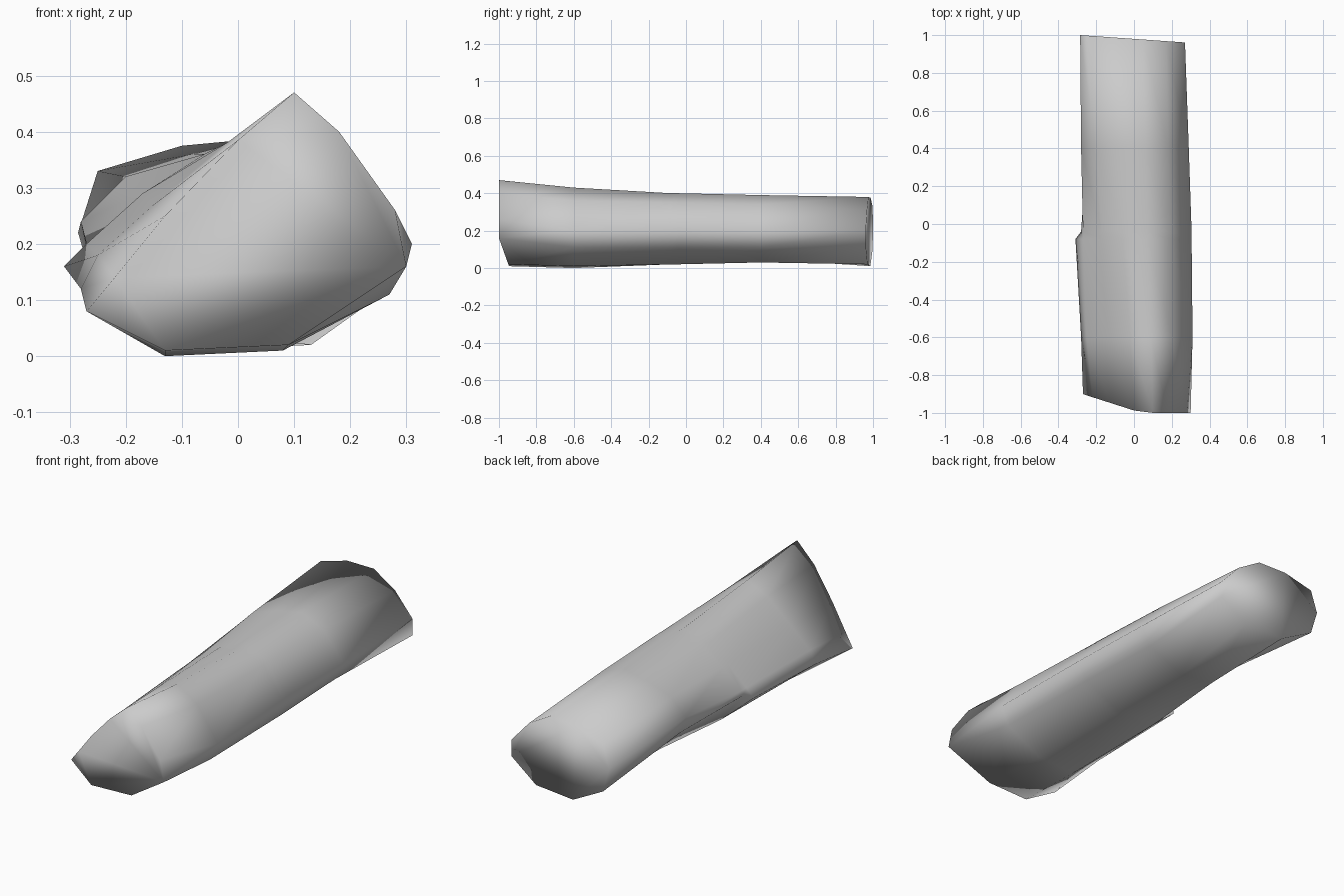
import bpy
import bmesh

# Remove the default cube
old = bpy.data.objects.get("Cube")
if old:
    bpy.data.objects.remove(old, do_unlink=True)

# One plain grey material
grey = bpy.data.materials.new("stone_grey")
grey.use_nodes = True
colour = (0.6, 0.6, 0.6, 1)
grey.diffuse_color = colour
grey.node_tree.nodes["Principled BSDF"].inputs["Base Color"].default_value = colour

# Cross-sections (x, z), each starting at the lower left and running along the underside
front_section = [(-.27, .08), (-.13, .01), (.09, .02), (.3, .16), (.28, .26),
                 (.18, .4), (.1, .47), (0, .385), (-.13, .25), (-.22, .14)]
forward_section = [(-.28, .12), (-.13, 0), (.08, .01), (.27, .11), (.31, .2),
                   (.2, .36), (.09, .43), (-.02, .38), (-.15, .27), (-.25, .18)]
middle_section = [(-.31, .16), (-.16, .03), (.06, .02), (.26, .11), (.305, .2),
                  (.19, .35), (.07, .4), (-.06, .36), (-.17, .29), (-.27, .2)]
rear_section = [(-.25, .16), (-.14, .05), (.04, .03), (.24, .11), (.29, .2),
                (.18, .34), (.06, .39), (-.08, .36), (-.2, .32), (-.28, .24)]
back_section = [(-.25, .1), (-.08, .01), (.13, .02), (.27, .12), (.27, .2),
                (.17, .31), (.05, .38), (-.1, .375), (-.25, .33), (-.285, .22)]
# Small ledge on the lower edge, just behind the middle
ledge_section = [(-.28, .18)] + middle_section[1:]


def front_y(x, z):
    """Slanted front end, cut back on one side and underneath."""
    slant = max(0, .04 - x) * .32
    return -1 + max(slant, .05 if z < .1 else 0)


def back_y(x, z):
    """Slightly skewed back end."""
    return .98 - .07 * x


def level(y):
    return lambda x, z: y


def loft(name, stations, material):
    """Skin a closed body through the stations and cap both ends."""
    bm = bmesh.new()
    rings = [[bm.verts.new((x, place(x, z), z)) for x, z in section]
             for place, section in stations]
    for ring, following in zip(rings, rings[1:]):
        for i in range(len(ring)):
            j = (i + 1) % len(ring)
            bm.faces.new((ring[i], ring[j], following[j], following[i]))
    bm.faces.new(rings[0])
    bm.faces.new(rings[-1])
    bmesh.ops.recalc_face_normals(bm, faces=bm.faces)
    for face in bm.faces:
        face.smooth = True
    mesh = bpy.data.meshes.new(name)
    bm.to_mesh(mesh)
    bm.free()
    mesh.materials.append(material)
    body = bpy.data.objects.new(name, mesh)
    bpy.context.collection.objects.link(body)
    return body


# Long irregular stone body
loft("stone_body", [
    (front_y, front_section),
    (level(-.6), forward_section),
    (level(-.08), middle_section),
    (level(-.04), ledge_section),
    (level(.4), rear_section),
    (back_y, back_section),
], grey)
